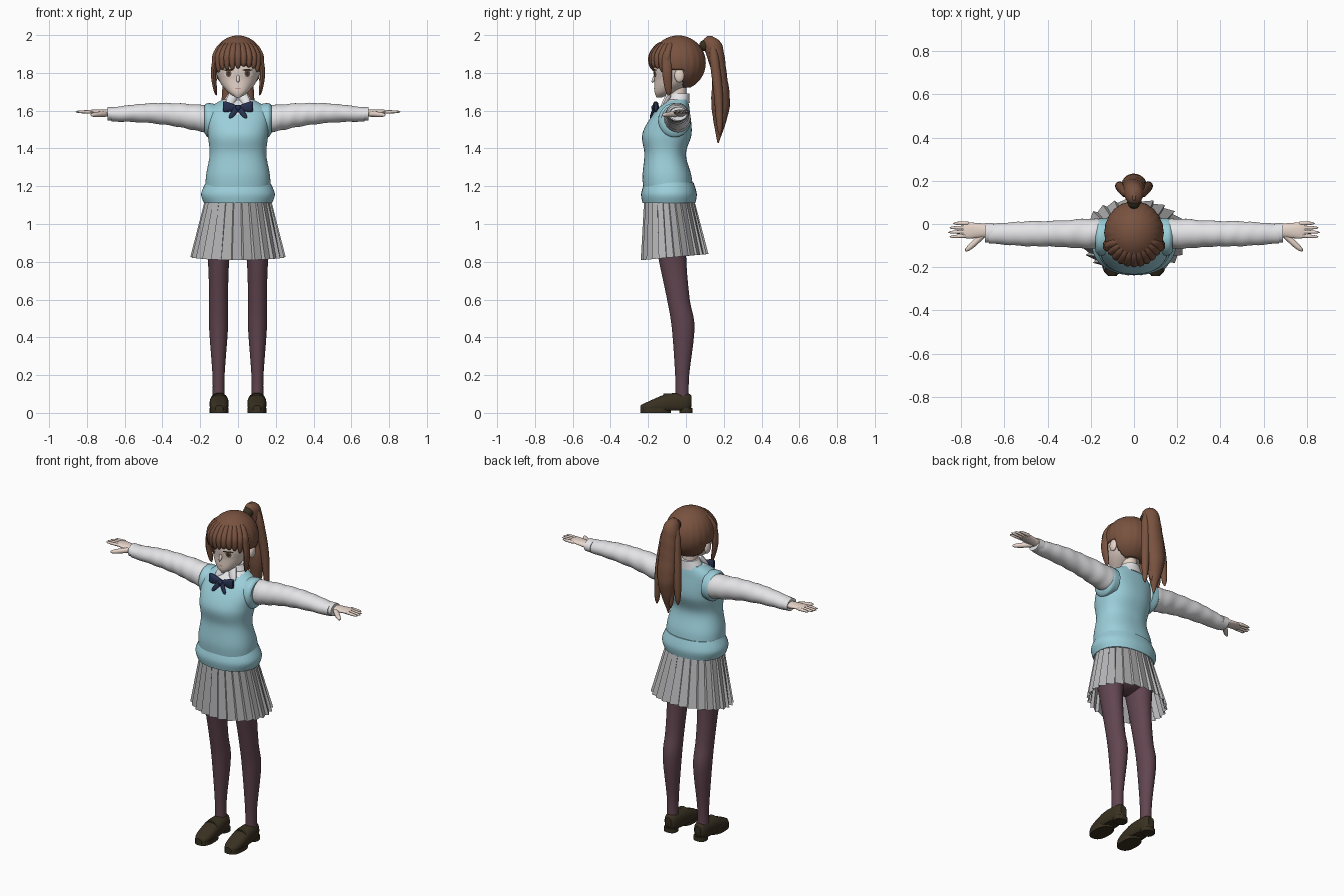
import bpy, bmesh, random
from math import sin, cos, pi, radians, atan2
from mathutils import Vector
from mathutils.bvhtree import BVHTree

random.seed(4)
if "Cube" in bpy.data.objects:
    bpy.data.objects.remove(bpy.data.objects["Cube"])


def material(name, *rgb):
    mat = bpy.data.materials.new(name)
    mat.use_nodes = True
    mat.diffuse_color = (*rgb, 1)
    mat.node_tree.nodes["Principled BSDF"].inputs["Base Color"].default_value = (*rgb, 1)
    return mat


HAIR = material("brown hair", .19, .085, .05)
SKIN = material("skin", .84, .7, .62)
SHIRT = material("white cotton", .8, .8, .82)
VEST = material("light blue knit", .33, .62, .7)
NAVY = material("navy ribbon", .02, .03, .08)
SKIRT = material("grey skirt", .46, .46, .47)
TIGHTS = material("plum tights", .12, .06, .08)
LEATHER = material("dark brown leather", .04, .03, .015)
LIPS = material("lip pink", .6, .3, .27)
smooth_parts = []


def make(name, bm, mat, smooth=True):
    bmesh.ops.recalc_face_normals(bm, faces=bm.faces)
    mesh = bpy.data.meshes.new(name)
    bm.to_mesh(mesh)
    bm.free()
    mesh.materials.append(mat)
    part = bpy.data.objects.new(name, mesh)
    bpy.context.collection.objects.link(part)
    if smooth:
        smooth_parts.append(part)
    return part


def skin(name, rings, mat):
    """Closed surface through rings of equal point count."""
    bm = bmesh.new()
    loops = [[bm.verts.new(point) for point in ring] for ring in rings]
    for low, high in zip(loops, loops[1:]):
        for i in range(len(low)):
            bm.faces.new((low[i - 1], low[i], high[i], high[i - 1]))
    bm.faces.new(loops[0])
    bm.faces.new(loops[-1])
    return make(name, bm, mat)


def spline(rows, sub):
    """Smooth interpolation through rows of numbers."""
    result = []
    last = len(rows) - 1
    for i in range(last):
        near = [rows[min(max(i + k, 0), last)] for k in (-1, 0, 1, 2)]
        for k in range(sub):
            t = k / sub
            result.append([b + t / 2 * (c - a + t * (2*a - 5*b + 4*c - d + t * (3*(b - c) + d - a)))
                           for a, b, c, d in zip(*near)])
    return result + [list(rows[last])]


def loft(name, mat, rows, axis="Z", side=1, at=0, segments=32, power=2, sub=6, wrinkle=0, floor=0):
    """Rows hold position on the axis, second centre coordinate and two radii."""
    rings = []
    for t, centre, ra, rb in spline(rows, sub):
        ring = []
        for i in range(segments):
            angle = 2 * pi * i / segments
            c, s = cos(angle), sin(angle)
            k = (abs(c) ** power + abs(s) ** power) ** (-1 / power)
            k *= 1 + wrinkle * sin(t * 75 + 2 * sin(angle + t * 9))
            u, v = at + ra * c * k, centre + rb * s * k
            x, y, z = {"X": (t, u, v), "Y": (u, t, v), "Z": (u, v, t)}[axis]
            ring.append((x * side, y, max(z, floor)))
        rings.append(ring)
    return skin(name, rings, mat)


def strand(name, mat, points, radius, side=1, wide=1):
    """Tapered tube along points, full near its root and pointed at its tip."""
    path = [Vector(p) for p in spline(points, 6)]
    rings = []
    for i, p in enumerate(path):
        t = i / (len(path) - 1)
        along = (path[min(i + 1, len(path) - 1)] - path[max(i - 1, 0)]).normalized()
        u = along.cross(Vector((0, 1, 0))).normalized()
        v = u.cross(along) * wide
        r = radius * min(1, .4 + 4 * t) * max(1 - t ** 3, .01) ** .5
        ring = [p + r * (u * cos(a * pi / 6) + v * sin(a * pi / 6)) for a in range(12)]
        rings.append([(q.x * side, q.y, q.z) for q in ring])
    return skin(name, rings, mat)


def ball(name, mat, centre, size):
    bm = bmesh.new()
    bmesh.ops.create_uvsphere(bm, u_segments=20, v_segments=12, radius=1)
    for v in bm.verts:
        v.co = [c + s * k for c, s, k in zip(centre, size, v.co)]
    return make(name, bm, mat)


# Knitted vest with a white V at the neck, and a flared hem
vest = loft("vest", VEST, [(1.14, -.09, .17, .13), (1.25, -.1, .17, .13), (1.37, -.11, .15, .11),
                           (1.48, -.1, .16, .13), (1.6, -.07, .16, .09), (1.66, -.04, .08, .05)],
            segments=64, power=2.3, sub=10)
vest.data.materials.append(SHIRT)
for face in vest.data.polygons:
    x, y, z = face.center
    face.material_index = int(y < -.05 and z > 1.57 + abs(x))
loft("vest_hem", VEST, [(1.11, -.09, .18, .14), (1.16, -.09, .195, .147), (1.22, -.09, .17, .13)],
     segments=48, power=2.2)

# Pleated skirt, with folds as a sawtooth ring
bm = bmesh.new()
pleats = 26
top, hem = [], []
for i in range(pleats):
    for part, fold in ((0, .03), (.86, -.05)):
        angle = 2 * pi * (i + part) / pleats
        c, s = cos(angle), sin(angle)
        k = 1 + fold / 3
        top.append(bm.verts.new((.17 * c * k, -.09 + .13 * s * k, 1.14)))
        k = 1 + fold
        hem.append(bm.verts.new((.245 * c * k, -.06 + .175 * s * k, .825 + .016 * s)))
for i in range(len(top)):
    bm.faces.new((hem[i - 1], hem[i], top[i], top[i - 1]))
make("pleated_skirt", bm, SKIRT, smooth=False)
ball("hips", TIGHTS, (0, -.085, 1), (.15, .11, .1))

# Paired parts, built once per side
for s, tag in ((1, "left_"), (-1, "right_")):
    loft(tag + "leg", TIGHTS, [(.07, -.02, .032, .035), (.2, -.02, .032, .037), (.45, -.015, .05, .06),
                               (.6, -.04, .05, .06), (.8, -.07, .056, .072), (1, -.09, .08, .09)], side=s, at=.103)
    # Loafer with strap, sole and heel
    loft(tag + "shoe", LEATHER, [(-.24, .02, .02, .02), (-.2, .03, .045, .03), (-.1, .05, .05, .05),
                                 (0, .055, .04, .05), (.03, .06, .02, .03)], "Y", s, .1, power=2.5, floor=.012)
    loft(tag + "strap", LEATHER, [(y, .05, .05, .053) for y in (-.12, -.09)], "Y", s, .1, sub=1, floor=.012)
    for part, y, r in (("sole", -.16, .08), ("heel", 0, .035)):
        loft(tag + part, LEATHER, [(z, y, .03 + r / 4, r) for z in (0, .025)], side=s, at=.1, power=2.5, sub=1)
    # Wrinkled sleeve, cuff and armhole trim
    loft(tag + "sleeve", SHIRT, [(.12, 1.55, .06, .07), (.2, 1.56, .07, .07), (.35, 1.58, .06, .06),
                                 (.5, 1.587, .057, .05), (.67, 1.58, .045, .037)], "X", s, -.045, wrinkle=.025, sub=10)
    loft(tag + "cuff", SHIRT, [(x, 1.583, .045, .036) for x in (.65, .69)], "X", s, -.04)
    loft(tag + "armhole", VEST, [(.12, 1.55, .085, .085), (.16, 1.55, .085, .09), (.177, 1.555, .07, .073)],
         "X", s, -.06)
    # Hand with four fingers and a thumb
    loft(tag + "palm", SKIN, [(.67, 1.585, .03, .02), (.76, 1.594, .037, .012), (.79, 1.594, .033, .008)], "X", s, -.03)
    for i, finger in enumerate(("index", "middle", "ring", "little")):
        y = .019 * i - .054
        strand(tag + finger + "_finger", SKIN,
               [(.76, y, 1.594), (.86 - .006 * (i - 1) ** 2, y * 1.1, 1.594)], .009, s)
    strand(tag + "thumb", SKIN, [(.69, -.04, 1.583), (.74, -.09, 1.58), (.78, -.125, 1.577)], .015, s)
    # Ear, lock beside the face, collar wing and ribbon
    ball(tag + "ear", SKIN, (s * .122, -.035, 1.785), (.014, .026, .036))
    strand(tag + "side_lock", HAIR, [(.11, -.1, 1.92), (.13, -.1, 1.8), (.115, -.09, 1.68)], .015, s, 1.8)
    strand(tag + "collar_wing", SHIRT, [(.02, -.085, 1.69), (.06, -.13, 1.61)], .026, s, .6)
    loft(tag + "bow_loop", NAVY, [(0, 1.615, .01, .01), (.06, 1.62, .016, .028), (.08, 1.622, .008, .025)],
         "X", s, -.16, power=2.6)
    strand(tag + "bow_tail", NAVY, [(0, -.165, 1.62), (.045, -.19, 1.56)], .015, s, .5)
ball("bow_knot", NAVY, (0, -.17, 1.615), (.015, .014, .016))

# Neck, collar and head
loft("neck", SKIN, [(z, -.04, .043, .043) for z in (1.63, 1.76)])
loft("collar", SHIRT, [(1.64, -.04, .085, .06), (1.69, -.035, .053, .053)])
head = loft("head", SKIN, [(1.67, -.142, .012, .014), (1.7, -.11, .055, .056), (1.76, -.063, .1, .103),
                           (1.85, -.045, .12, .123), (1.97, -.045, .05, .055)], segments=48, power=2.15, sub=10)
strand("nose", SKIN, [(0, -.152, 1.8), (0, -.18, 1.748)], .01)

# Painted face details, projected on the head as thin plates
tree = BVHTree.FromPolygons([v.co for v in head.data.vertices], [p.vertices[:] for p in head.data.polygons])


def decal(name, mat, x, z, rx, rz, layer):
    bm = bmesh.new()

    def point(u, v):
        hit = tree.ray_cast(Vector((x + rx * u, -1, z + rz * v)), Vector((0, 1, 0)))[0]
        return bm.verts.new(hit - Vector((0, .0015 * layer, 0)))

    middle = point(0, 0)
    rim = [point(cos(i * pi / 12), sin(i * pi / 12)) for i in range(24)]
    for i in range(len(rim)):
        bm.faces.new((middle, rim[i - 1], rim[i]))
    plate = make(name, bm, mat)
    if plate.data.polygons[0].normal.y > 0:
        plate.data.flip_normals()


for s, tag in ((1, "left_"), (-1, "right_")):
    for layer, (part, mat, z, rx, rz) in enumerate((
            ("brow", HAIR, 1.84, .027, .003), ("eye_white", SHIRT, 1.797, .026, .019),
            ("iris", HAIR, 1.797, .015, .019), ("pupil", LEATHER, 1.797, .007, .01),
            ("lashes", LEATHER, 1.815, .028, .005))):
        decal(tag + part, mat, s * .05, z, rx, rz, layer + 1)
decal("mouth", LIPS, 0, 1.718, .016, .003, 1)

# Hair cap, grooved like combed strands and open around the face
bm = bmesh.new()
bmesh.ops.create_uvsphere(bm, u_segments=88, v_segments=36, radius=1)
for v in bm.verts:
    x, y, z = v.co
    k = 1 + .008 * cos(22 * atan2(y, x)) * (1 - z * z)
    v.co = (.137 * x * k, -.041 + .146 * y * k, 1.853 + .145 * z)
opening = []
for face in bm.faces:
    x, y, z = face.calc_center_median()
    if z < 1.72 or (z < 1.845 and y < -.1) or (z < 1.82 and y < -.015):
        opening.append(face)
bmesh.ops.delete(bm, geom=opening, context="FACES")
shell = make("hair_cap", bm, HAIR).modifiers.new("thickness", "SOLIDIFY")
shell.thickness = .014
shell.offset = -1

# Fringe locks fanned across the forehead
for i in range(-5, 6):
    angle = radians(13 * i)
    tip = random.uniform(1.815, 1.835) - .03 * abs(sin(angle)) ** 3
    points = [(.135 * sin(angle) * k, -.041 - .145 * cos(angle) * k, z)
              for z, k in ((1.96, .6), (1.9, .92), (1.86, .98), (tip, .96))]
    strand(f"fringe_lock_{i + 6}", HAIR, points, .02)

# Ponytail with loose strands and its tie
ball("hair_tie", LEATHER, (0, .1, 1.945), (.03, .03, .03))
loft("ponytail", HAIR, [(1.994, .125, .008, .015), (1.95, .14, .043, .05), (1.8, .175, .053, .04),
                        (1.62, .183, .053, .048), (1.43, .17, .003, .004)], wrinkle=.02, sub=8)
for i in range(4):
    x = .04 * (i - 1.5)
    strand(f"tail_strand_{i + 1}", HAIR,
           [(x / 2, .14, 1.95), (x, .17, 1.7), (x * 1.2, .18, 1.5 - .03 * (i % 2))], .026)

# Smooth shading with sharp edges kept
bpy.ops.object.select_all(action="DESELECT")
for part in smooth_parts:
    part.select_set(True)
bpy.context.view_layer.objects.active = smooth_parts[0]
bpy.ops.object.shade_smooth_by_angle(angle=radians(40))
